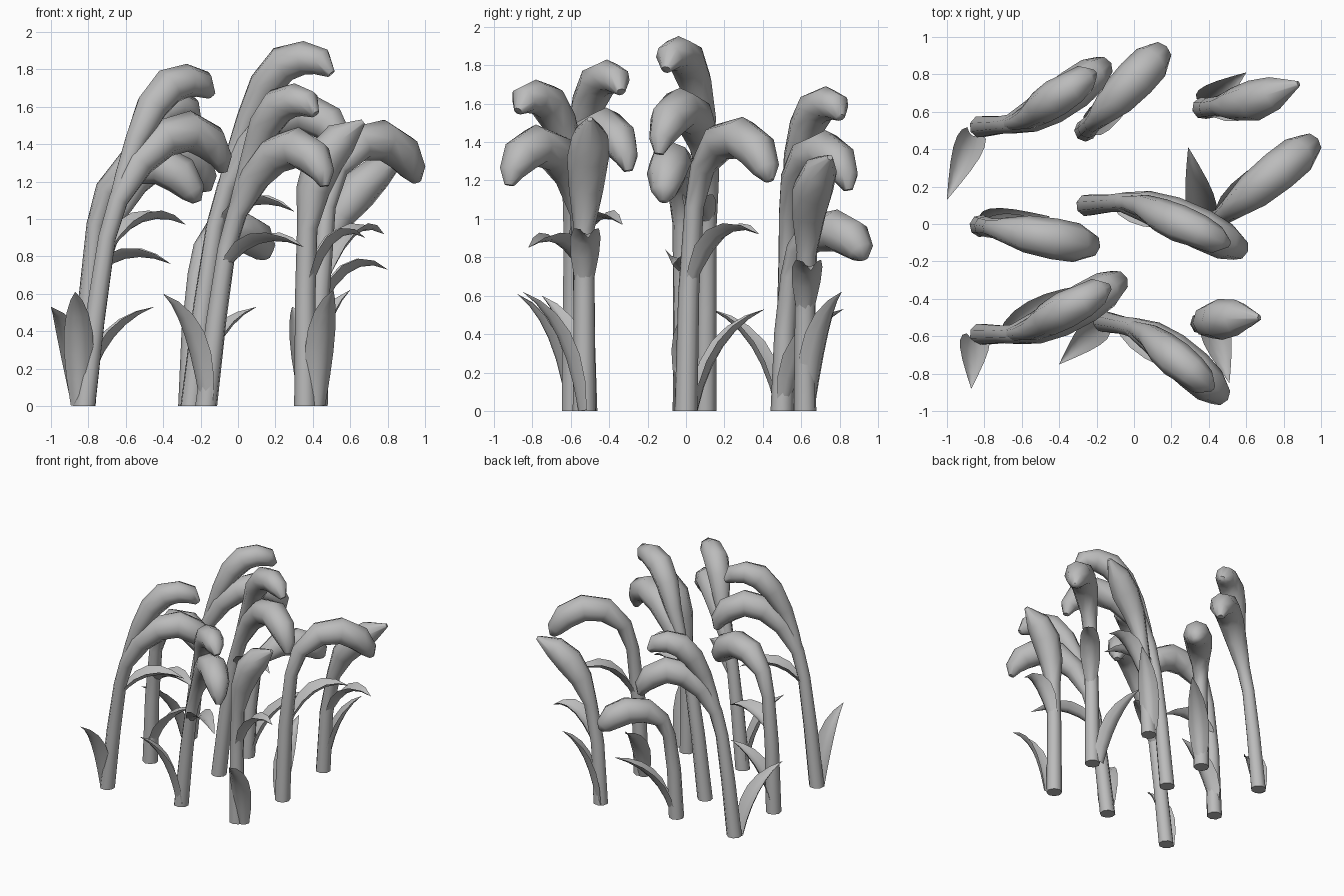
import bpy, bmesh, math
from mathutils import Vector, Matrix

if "Cube" in bpy.data.objects:
    bpy.data.objects.remove(bpy.data.objects["Cube"])

mat = bpy.data.materials.new("plain_grey")
mat.diffuse_color = (0.5, 0.5, 0.5, 1)
mat.use_nodes = True
mat.node_tree.nodes["Principled BSDF"].inputs["Base Color"].default_value = mat.diffuse_color


def finish(name, bm, angle=60):
    bmesh.ops.recalc_face_normals(bm, faces=bm.faces)
    me = bpy.data.meshes.new(name)
    bm.to_mesh(me)
    bm.free()
    me.materials.append(mat)
    ob = bpy.data.objects.new(name, me)
    bpy.context.collection.objects.link(ob)
    bpy.ops.object.select_all(action='DESELECT')
    ob.select_set(True)
    bpy.context.view_layer.objects.active = ob
    bpy.ops.object.shade_smooth_by_angle(angle=math.radians(angle))
    return ob


def tube(name, pts, radii, sides=8):
    """Capped tube that swells from stalk into ear; first ring stays level."""
    pts = [Vector(p) for p in pts]
    d = pts[-1] - pts[0]
    across = Vector((-d.y, d.x, 0)).normalized()
    bm = bmesh.new()
    rings = []
    for i, (p, r) in enumerate(zip(pts, radii)):
        t = pts[min(i + 1, len(pts) - 1)] - pts[max(i - 1, 0)]
        if i == 0:
            t = Vector((0, 0, 1))
        t.normalize()
        u = (across - t * across.dot(t)).normalized()
        v = t.cross(u)
        rings.append([bm.verts.new(p + r * (math.cos(a) * u + math.sin(a) * v))
                      for a in (2 * math.pi * k / sides for k in range(sides))])
    for a, b in zip(rings, rings[1:]):
        for k in range(sides):
            bm.faces.new((a[k], a[(k + 1) % sides], b[(k + 1) % sides], b[k]))
    bm.faces.new(rings[0])
    bm.faces.new(rings[-1])
    return finish(name, bm)


def leaf(name, base, tip, arch=False, width=0.16, steps=6):
    """Trough-shaped pointed blade along a bent path."""
    a, c = Vector(base), Vector(tip)
    d = c - a
    flat = Vector((d.x, d.y, 0))
    if arch:
        b = a + flat * 0.4 + Vector((0, 0, d.z + 0.11))
    else:
        b = a + flat * 0.25 + Vector((0, 0, d.z * 0.75))
    start = 0.08 if arch else 0.2
    side = Vector((-d.y, d.x, 0)).normalized()
    bm = bmesh.new()
    rows = []
    for i in range(steps + 1):
        s = i / steps
        p = a * (1 - s) ** 2 + b * 2 * s * (1 - s) + c * s * s
        t = ((b - a) * (1 - s) + (c - b) * s).normalized()
        n = t.cross(side)
        if n.z < 0:
            n = -n
        w = 0.5 * width * max(math.sin(math.pi * (start + (1 - start) * s)), 0.01)
        rows.append([bm.verts.new(p + side * w * k + n * k * k * w * 0.7)
                     for k in (-1, -0.5, 0, 0.5, 1)])
    for r, q in zip(rows, rows[1:]):
        for k in range(4):
            bm.faces.new((r[k], r[k + 1], q[k + 1], q[k]))
    return finish(name, bm)


# Shared stalk outlines, measured from the foot of each plant
LOW = [(0, 0, 0), (.06, 0, .5), (.12, 0, .9), (.18, .0, 1.1), (.29, .03, 1.3),
       (.42, .09, 1.43), (.56, .17, 1.47), (.67, .24, 1.41), (.73, .28, 1.32), (.74, .29, 1.25)]
LOW_R = [.06, .055, .05, .055, .085, .105, .11, .10, .065, .025]
HIGH = [(.13, 0, .95), (.21, .01, 1.25), (.28, .03, 1.43), (.36, .08, 1.6),
        (.45, .13, 1.71), (.55, .18, 1.74), (.63, .23, 1.72), (.68, .25, 1.66)]
HIGH_R = [.04, .045, .065, .09, .1, .09, .075, .025]
BENT = [(0, 0, 0), (.02, 0, .55), (.06, 0, .95), (.12, 0, 1.13), (.25, 0, 1.25),
        (.4, 0, 1.27), (.52, 0, 1.21), (.59, 0, 1.12), (.61, 0, 1.07)]
BENT_R = [.06, .055, .05, .065, .1, .11, .105, .07, .025]


def place(pts, foot, sx, sz, turn=0, flip=1):
    rot = Matrix.Rotation(math.radians(turn), 3, 'Z')
    return [rot @ Vector((x * sx, y * sx * flip, z * sz)) + Vector((*foot, 0))
            for x, y, z in pts]


# Tall plants with two drooping ears
for name, foot, s, turn, flip in (("front_left", (-.82, -.59), 1, 0, 1),
                                  ("front_middle", (-.17, -.52), .94, -11, -1),
                                  ("centre", (-.25, .1), 1.07, 5, -1),
                                  ("back_left", (-.82, .52), .92, 5, 1)):
    tube(name + "_stalk_and_low_ear", place(LOW, foot, s, s, turn, flip), LOW_R)
    tube(name + "_high_ear", place(HIGH, foot, s, s, turn, flip), HIGH_R)

# Shorter plants with one drooping ear
for name, foot, sx, sz, turn in (("middle_left", (-.82, -.01), 1, 1.02, -10),
                                 ("middle_right", (.42, 0), 1.13, 1.12, 39),
                                 ("back_middle", (-.26, .5), .97, .74, 46)):
    tube(name + "_stalk_and_ear", place(BENT, foot, sx, sz, turn), BENT_R)

# Plants with one pointed, rising ear
tube("front_right_stalk_and_ear",
     [(.36, -.53, 0), (.36, -.53, .6), (.37, -.53, .95), (.4, -.52, 1.15),
      (.46, -.51, 1.32), (.55, -.5, 1.43), (.67, -.5, 1.52)],
     [.06, .055, .055, .09, .11, .095, .015])
tube("back_right_stalk_and_ear",
     [(.37, .62, 0), (.4, .62, .5), (.46, .63, .83), (.54, .64, 1.02),
      (.64, .66, 1.15), (.75, .7, 1.25), (.88, .75, 1.32)],
     [.06, .055, .055, .09, .11, .09, .015])

# Leaves rising from the ground
for name, base, tip in (("front_left", (-.85, -.62, 0), (-.87, -.88, .61)),
                        ("back_left", (-.86, .47, 0), (-1, .13, .53)),
                        ("middle_right", (.37, .06, 0), (.29, .41, .53)),
                        ("front_middle", (-.19, -.55, 0), (-.4, -.75, .6)),
                        ("front_right", (.43, -.56, 0), (.51, -.85, .62)),
                        ("back_right", (.39, .65, 0), (.6, .81, .62)),
                        ("middle_left", (-.79, 0, .1), (-.45, .04, .53)),
                        ("back_middle", (-.22, .53, .05), (.1, .82, .53))):
    leaf(name + "_low_leaf", base, tip)

# Arching leaves higher on the stalks
for name, base, tip in (("front_left", (-.7, -.59, .8), (-.28, -.33, .97)),
                        ("front_middle", (-.08, -.53, .7), (.35, -.82, .85)),
                        ("centre", (-.1, .11, .95), (.3, 0, 1.04)),
                        ("middle_left", (-.8, 0, .65), (-.36, -.07, .76)),
                        ("middle_right", (.45, .02, .6), (.78, .38, .92)),
                        ("front_right", (.37, -.53, .55), (.68, -.51, .9)),
                        ("back_right", (.41, .62, .42), (.8, .65, .73))):
    leaf(name + "_high_leaf", base, tip, arch=True)
